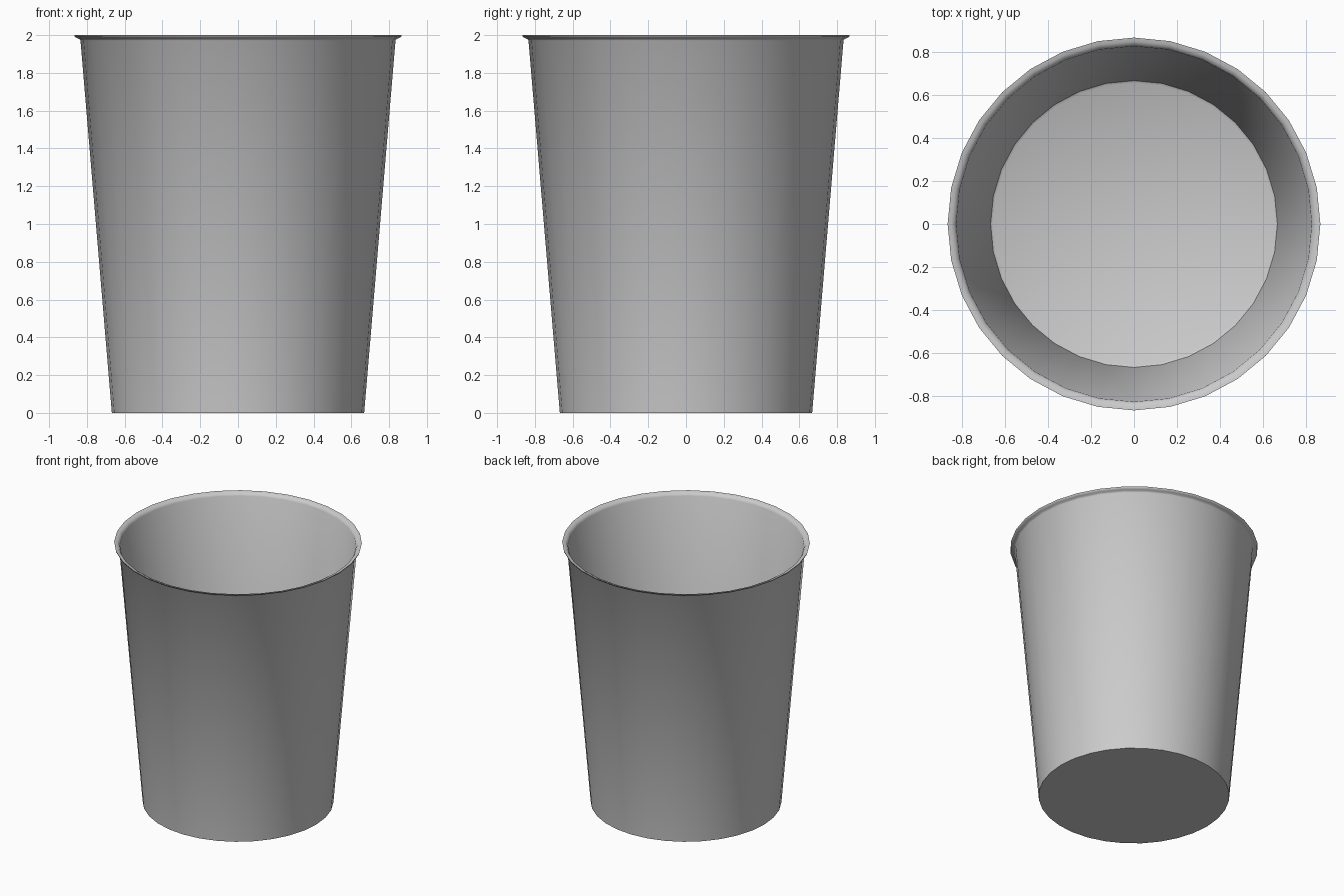
import bpy, bmesh, math

if "Cube" in bpy.data.objects:
    bpy.data.objects.remove(bpy.data.objects["Cube"])

SIDES = 32

# Cup profile (radius, height): underside, outer wall, flared lip, inner wall, floor
profile = [
    (0.668, 0.0),
    (0.834, 1.972), (0.840, 1.979), (0.852, 1.985), (0.864, 1.991),
    (0.867, 2.0), (0.850, 1.997), (0.836, 1.990), (0.827, 1.975),
    (0.667, 0.085), (0.655, 0.078),
]

bm = bmesh.new()
rings = []
for r, z in profile:
    rings.append([bm.verts.new((r * math.cos(2 * math.pi * i / SIDES),
                                r * math.sin(2 * math.pi * i / SIDES), z))
                  for i in range(SIDES)])
for a, b in zip(rings, rings[1:]):
    for i in range(SIDES):
        j = (i + 1) % SIDES
        bm.faces.new((a[i], a[j], b[j], b[i]))

# Flat underside and inner floor
bm.faces.new(rings[0][::-1])
bm.faces.new(rings[-1])
bmesh.ops.recalc_face_normals(bm, faces=bm.faces)

mesh = bpy.data.meshes.new("tapered_cup")
bm.to_mesh(mesh)
bm.free()
cup = bpy.data.objects.new("tapered_cup", mesh)
bpy.context.collection.objects.link(cup)

# Smooth walls, crisp base edge
bpy.context.view_layer.objects.active = cup
cup.select_set(True)
bpy.ops.object.shade_smooth_by_angle(angle=math.radians(50))
